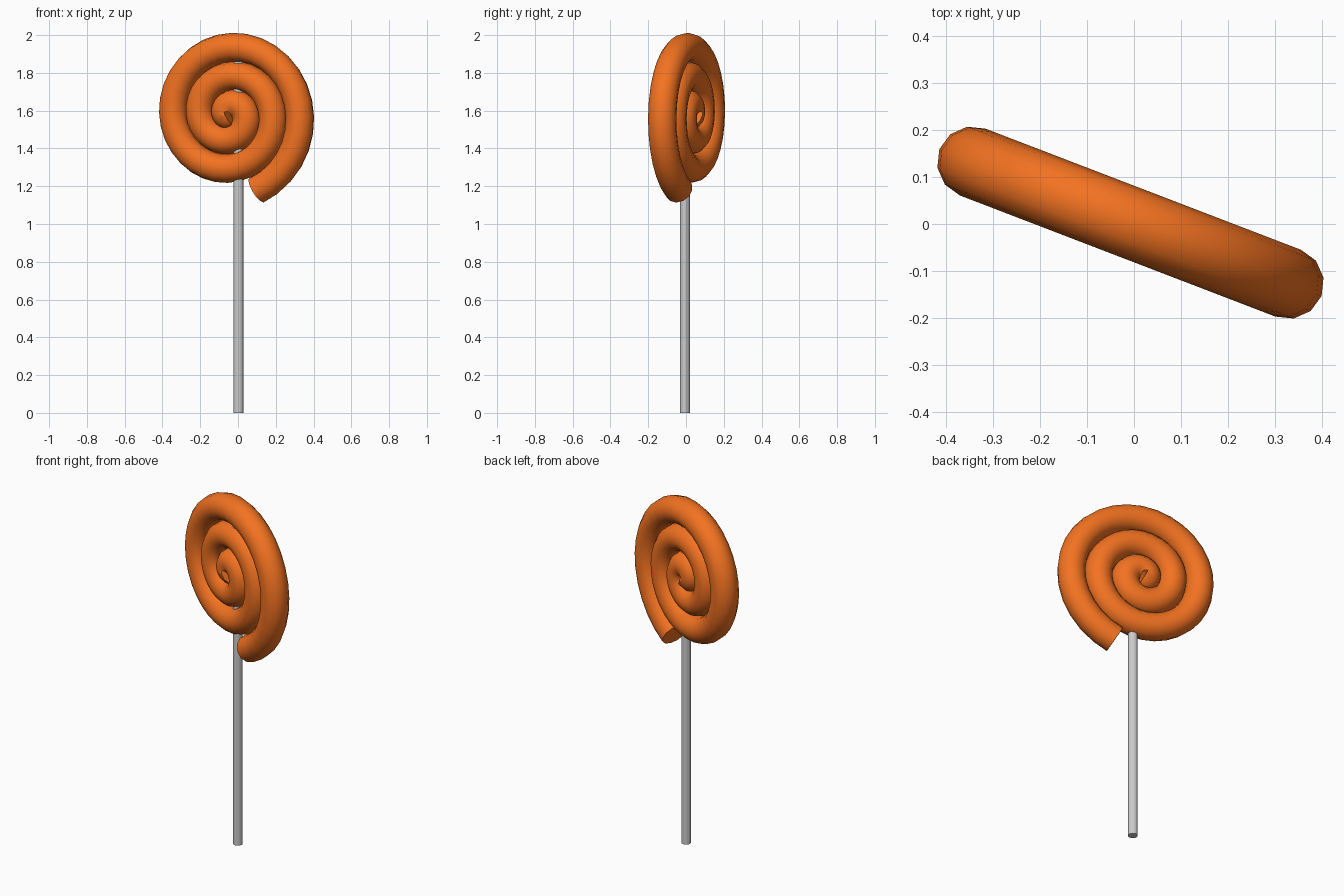
import bpy, math

if "Cube" in bpy.data.objects:
    bpy.data.objects.remove(bpy.data.objects["Cube"])

# settings
TUBE = 0.076
PITCH = 0.152
CU, CZ = -0.046, 1.577
TILT = math.radians(-21)
END = math.radians(-69)
TURNS = 2.8
STEPS = 90


def tube(name, points, radius, resolution):
    """Round tube along a polyline, converted to a mesh."""
    data = bpy.data.curves.new(name, 'CURVE')
    data.dimensions = '3D'
    data.bevel_depth = radius
    data.bevel_resolution = resolution
    data.use_fill_caps = True
    spline = data.splines.new('POLY')
    spline.points.add(len(points) - 1)
    for p, co in zip(spline.points, points):
        p.co = (*co, 1)
    spline.use_smooth = True
    obj = bpy.data.objects.new(name, data)
    bpy.context.collection.objects.link(obj)
    bpy.ops.object.select_all(action='DESELECT')
    obj.select_set(True)
    bpy.context.view_layer.objects.active = obj
    bpy.ops.object.convert(target='MESH')
    return bpy.context.object


# candy coil: spiral rope in an upright plane, turned about the stick
pts = []
for i in range(STEPS + 1):
    turn = TURNS * i / STEPS
    r = PITCH * turn
    a = END + (TURNS - turn) * math.tau
    u, z = CU + r * math.cos(a), CZ + r * math.sin(a)
    pts.append((u * math.cos(TILT), u * math.sin(TILT), z))
candy = tube("candy_coil", pts, TUBE, 4)
bpy.ops.object.shade_smooth_by_angle(angle=math.radians(40))
orange = bpy.data.materials.new("orange_candy")
orange.diffuse_color = (0.9, 0.17, 0.015, 1)
orange.use_nodes = True
orange.node_tree.nodes["Principled BSDF"].inputs["Base Color"].default_value = orange.diffuse_color
candy.data.materials.clear()
candy.data.materials.append(orange)

# stick
bpy.ops.mesh.primitive_cylinder_add(vertices=16, radius=0.026, depth=1.86,
                                    location=(0.003, -0.006, 0.93))
stick = bpy.context.object
stick.name = "stick"
